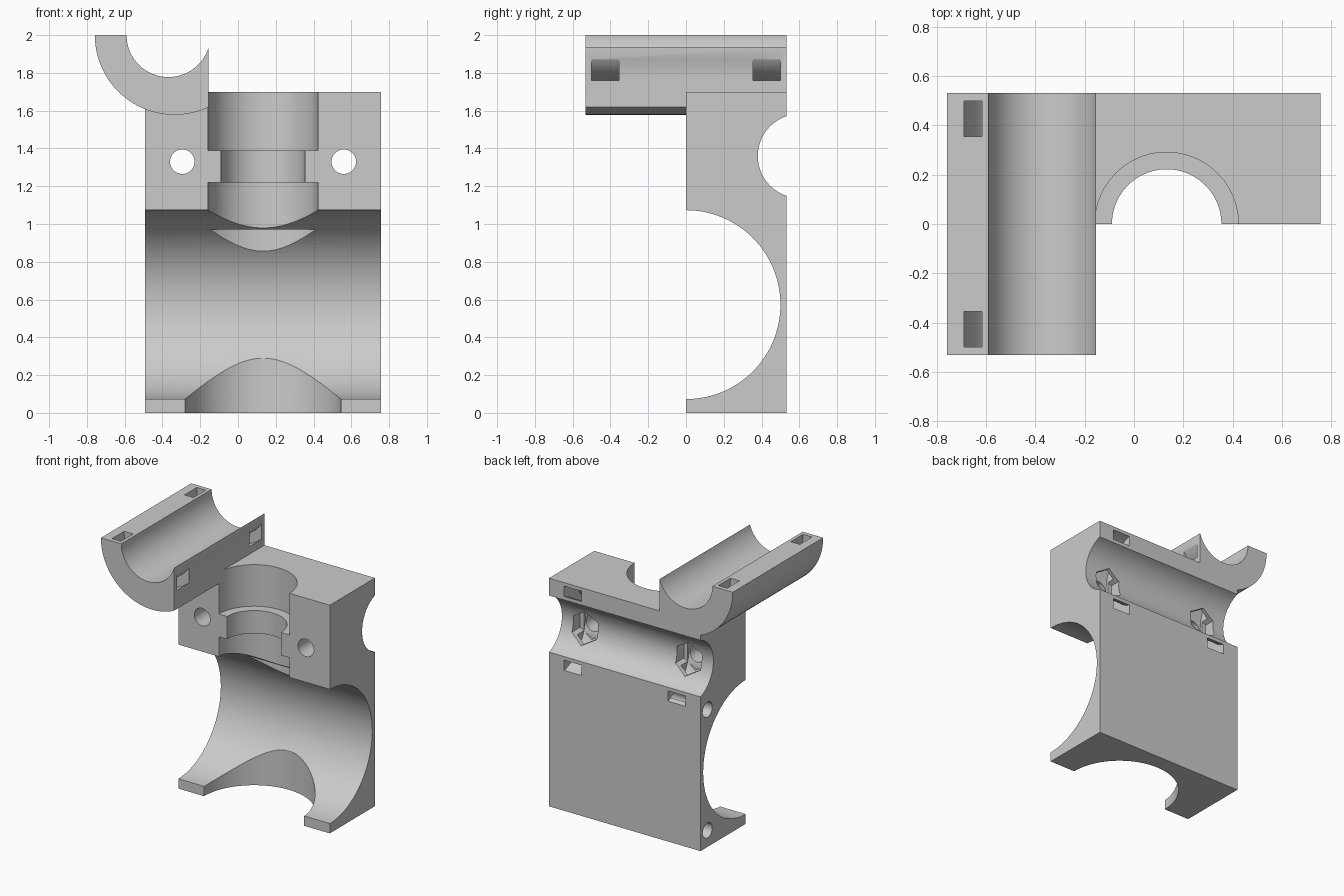
import bpy, bmesh
from math import cos, sin, radians, acos, asin, degrees

if "Cube" in bpy.data.objects:
    bpy.data.objects.remove(bpy.data.objects["Cube"], do_unlink=True)

GREY = (0.6, 0.6, 0.6, 1)
grey = bpy.data.materials.new("plain grey")
grey.use_nodes = True
grey.diffuse_color = GREY
grey.node_tree.nodes["Principled BSDF"].inputs["Base Color"].default_value = GREY


def arc(a, b, r, start, end, n=48):
    """Points on an arc, angles in degrees."""
    angles = [radians(start + (end - start) * i / n) for i in range(n + 1)]
    return [(a + r * cos(t), b + r * sin(t)) for t in angles]


def disc(a, b, r, n=64, turn=0):
    return arc(a, b, r, turn, turn + 360, n)[:-1]


def prism(name, outline, axis, lo, hi):
    """Extrude a 2D outline along an axis."""
    place = {"x": lambda a, b, t: (t, a, b),
             "y": lambda a, b, t: (a, t, b),
             "z": lambda a, b, t: (a, b, t)}[axis]
    bm = bmesh.new()
    low = [bm.verts.new(place(a, b, lo)) for a, b in outline]
    high = [bm.verts.new(place(a, b, hi)) for a, b in outline]
    bm.faces.new(low)
    bm.faces.new(high)
    for i in range(len(low)):
        j = (i + 1) % len(low)
        bm.faces.new((low[i], low[j], high[j], high[i]))
    bmesh.ops.recalc_face_normals(bm, faces=bm.faces)
    mesh = bpy.data.meshes.new(name)
    bm.to_mesh(mesh)
    bm.free()
    mesh.materials.append(grey)
    obj = bpy.data.objects.new(name, mesh)
    bpy.context.collection.objects.link(obj)
    return obj


def activate(obj):
    bpy.ops.object.select_all(action="DESELECT")
    obj.select_set(True)
    bpy.context.view_layer.objects.active = obj


def cut(obj, outline, axis, lo, hi):
    """Subtract an extruded outline and discard the cutter."""
    cutter = prism("cutter", outline, axis, lo, hi)
    mod = obj.modifiers.new("cut", "BOOLEAN")
    mod.operation = "DIFFERENCE"
    mod.solver = "EXACT"
    mod.object = cutter
    activate(obj)
    bpy.ops.object.modifier_apply(modifier=mod.name)
    bpy.data.objects.remove(cutter, do_unlink=True)


def finish(obj):
    activate(obj)
    bpy.ops.object.shade_smooth_by_angle(angle=radians(30))


DEPTH = 0.532
RIGHT, LEFT = -0.492, 0.757
MID = (RIGHT + LEFT) / 2
BORE_Z, BORE_R = 0.573, 0.5
ROD_R, TIE_IN, TIE_OUT = 0.222, 0.248, 0.322
TIE_OFFSET, TIE_HALF = 0.4275, 0.072

# Housing block: side outline with the large bore and the rear rod channel
ROD_Y, ROD_Z = 0.602, 1.36
open_angle = degrees(acos((DEPTH - ROD_Y) / ROD_R))
outline = [(0, 0), (DEPTH, 0)]
outline += arc(ROD_Y, ROD_Z, ROD_R, 360 - open_angle, open_angle)
outline += [(DEPTH, 1.7), (0, 1.7)]
outline += arc(0, BORE_Z, BORE_R, 90, -90, 64)
block = prism("housing_block", outline, "x", RIGHT, LEFT)

# Stepped vertical bore
for radius, lo, hi in ((0.291, 1.39, 1.9), (0.222, 1.1, 1.5),
                       (0.291, 0.7, 1.22), (0.412, -0.2, 0.97)):
    cut(block, disc(MID, 0, radius, 96), "z", lo, hi)

# Bolt holes, hexagonal nut pockets and curved tie slots
for side in (-1, 1):
    x = MID + side * TIE_OFFSET
    cut(block, disc(x, 1.33, 0.065, 40), "y", -0.2, 0.7)
    cut(block, disc(x, 1.33, 0.118, 6, 30), "y", 0.3, 0.7)
    slot = (arc(ROD_Y, ROD_Z, TIE_OUT, 80, 280)
            + arc(ROD_Y, ROD_Z, TIE_IN, 280, 80))
    cut(block, slot, "x", x - TIE_HALF, x + TIE_HALF)

# Blind screw holes in one end
for z in (BORE_Z - 0.45, BORE_Z + 0.45):
    cut(block, disc(0.45, z, 0.056, 40), "x", -0.7, -0.1)
finish(block)

# Half-round rod cradle across the top
CRADLE_X, CRADLE_TOP, EDGE = -0.368, 2.0, -0.155
SHELL_X, SHELL_R = -0.336, 0.422
outer_end = 360 - degrees(acos((EDGE - SHELL_X) / SHELL_R))
inner_end = 360 - degrees(acos((EDGE - CRADLE_X) / ROD_R))
cradle = prism("rod_cradle",
               arc(SHELL_X, CRADLE_TOP, SHELL_R, 180, outer_end)
               + arc(CRADLE_X, CRADLE_TOP, ROD_R, inner_end, 180),
               "y", -DEPTH, DEPTH)
for side in (-1, 1):
    y = side * TIE_OFFSET
    slot = (arc(CRADLE_X, CRADLE_TOP, TIE_OUT, 170, 370)
            + arc(CRADLE_X, CRADLE_TOP, TIE_IN, 370, 170))
    cut(cradle, slot, "y", y - TIE_HALF, y + TIE_HALF)
finish(cradle)
